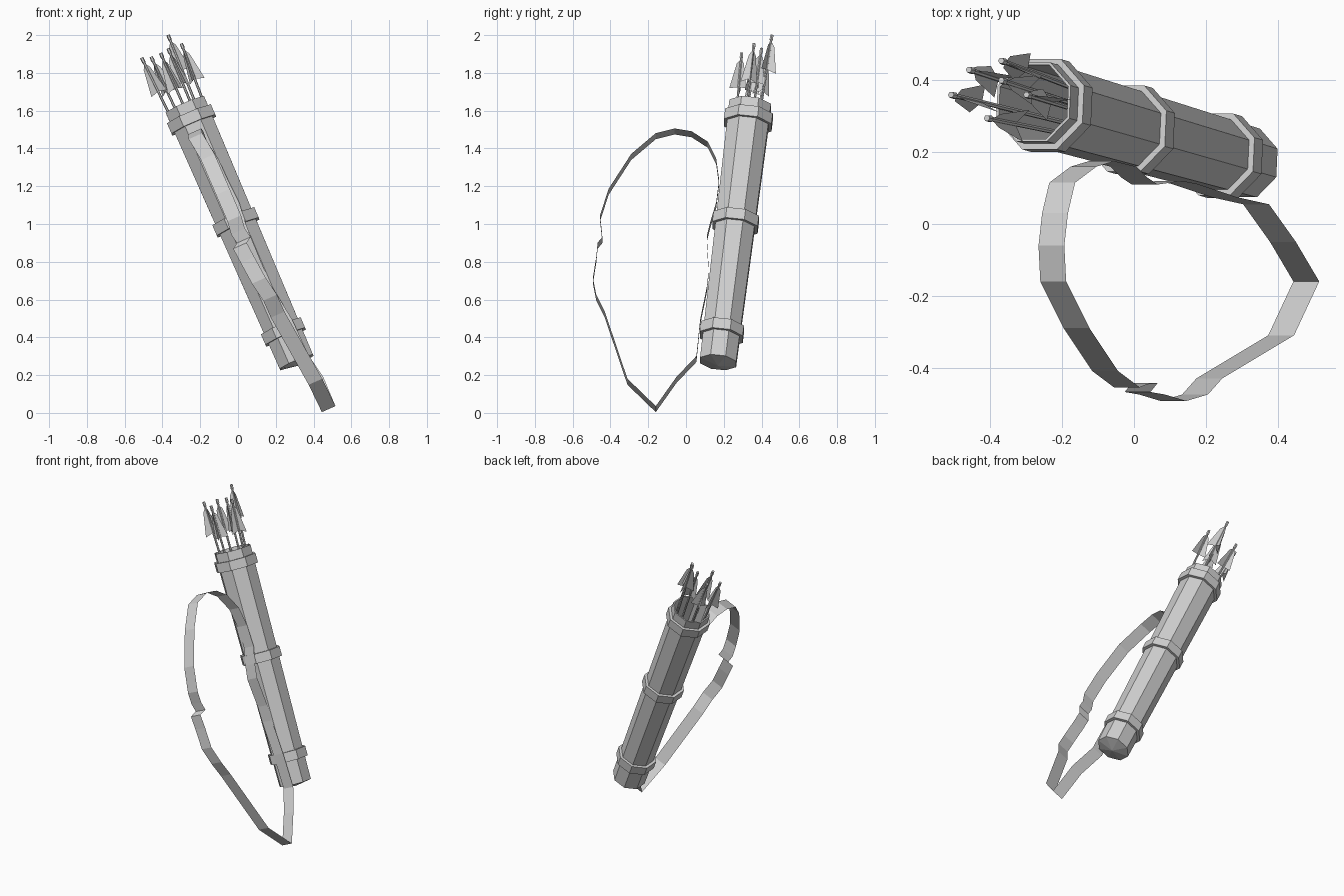
import bpy, bmesh, math
from mathutils import Vector

if "Cube" in bpy.data.objects:
    bpy.data.objects.remove(bpy.data.objects["Cube"])

grey = bpy.data.materials.new("plain_grey")
grey.diffuse_color = (0.62, 0.62, 0.62, 1)
grey.use_nodes = True
grey.node_tree.nodes["Principled BSDF"].inputs["Base Color"].default_value = grey.diffuse_color

BASE = Vector((0.31, 0.17, 0.268))
TOP = Vector((-0.28, 0.34, 1.63))
AXIS = (TOP - BASE).normalized()
LENGTH = (TOP - BASE).length


def finish(bm, name, recalc=True):
    if recalc:
        bmesh.ops.recalc_face_normals(bm, faces=bm.faces)
    mesh = bpy.data.meshes.new(name)
    bm.to_mesh(mesh)
    bm.free()
    mesh.materials.append(grey)
    obj = bpy.data.objects.new(name, mesh)
    bpy.context.collection.objects.link(obj)
    return obj


def frame(axis):
    u = Vector((0, 1, 0))
    u = (u - axis * u.dot(axis)).normalized()
    return u, axis.cross(u)


def lathe(bm, origin, axis, profile, sides, closed=False):
    """Sweep (height, radius) pairs around an axis; radius 0 makes a pole."""
    u, v = frame(axis)
    rings = []
    for h, r in profile:
        c = origin + axis * h
        if r == 0:
            rings.append([bm.verts.new(c)] * sides)
            continue
        angles = [2 * math.pi * (k + 0.5) / sides for k in range(sides)]
        rings.append([bm.verts.new(c + (u * math.cos(a) + v * math.sin(a)) * r) for a in angles])
    pairs = list(zip(rings, rings[1:]))
    if closed:
        pairs.append((rings[-1], rings[0]))
    for a, b in pairs:
        for k in range(sides):
            n = (k + 1) % sides
            bm.faces.new(list(dict.fromkeys((a[k], a[n], b[n], b[k]))))


# Octagonal tapered tube with a shallow pointed base and open mouth
bm = bmesh.new()
lathe(bm, BASE, AXIS, [(-0.02, 0), (0, 0.104), (LENGTH, 0.12),
                       (LENGTH, 0.112), (0.05, 0.095), (0.05, 0)], 8)
finish(bm, "quiver_tube")

# Raised bands
for name, t in (("lower_band", 0.118), ("middle_band", 0.544), ("upper_band", 0.942)):
    h, r = t * LENGTH, 0.104 + 0.016 * t
    bm = bmesh.new()
    lathe(bm, BASE, AXIS, [(h - 0.03, r - 0.004), (h - 0.03, r + 0.018),
                           (h + 0.03, r + 0.018), (h + 0.03, r - 0.004)], 8, closed=True)
    finish(bm, name)

# Arrows: thin shaft with nock plus three tapered vanes, fanning out of the mouth
nocks = [(-0.37, 0.455, 2.0), (-0.30, 0.36, 1.955), (-0.41, 0.295, 1.905),
         (-0.51, 0.36, 1.88), (-0.46, 0.43, 1.885), (-0.37, 0.40, 1.93)]
for i, p in enumerate(nocks):
    tip = Vector(p)
    off = tip - BASE
    off -= AXIS * off.dot(AXIS)
    foot = BASE + AXIS * 0.1 + off * 0.3
    d = (tip - foot).normalized()
    size = (tip - foot).length
    bm = bmesh.new()
    lathe(bm, foot, d, [(0, 0), (0, 0.007), (size - 0.03, 0.007),
                        (size - 0.025, 0.010), (size, 0.009), (size, 0)], 6)
    finish(bm, f"arrow_shaft_{i + 1}")
    u, v = frame(d)
    bm = bmesh.new()
    for k in range(3):
        a = 2 * math.pi * k / 3 + i * 0.7
        out = u * math.cos(a) + v * math.sin(a)
        bm.faces.new([bm.verts.new(tip - d * s + out * w) for s, w in
                      ((0.04, 0.005), (0.065, 0.022), (0.215, 0.052), (0.20, 0.005))])
    finish(bm, f"arrow_vanes_{i + 1}", recalc=False)

# Carrying strap: a flat ribbon swept around a closed loop
loop = [(-0.20, 0.115, 1.42), (-0.22, 0.03, 1.475), (-0.23, -0.06, 1.49),
        (-0.225, -0.16, 1.465), (-0.16, -0.29, 1.355), (-0.08, -0.41, 1.17),
        (-0.02, -0.455, 1.03), (0.0, -0.447, 0.96), (0.03, -0.443, 0.915),
        (0.01, -0.468, 0.885), (0.05, -0.475, 0.81), (0.11, -0.493, 0.70),
        (0.17, -0.475, 0.61), (0.21, -0.43, 0.52), (0.41, -0.31, 0.165),
        (0.48, -0.16, 0.02), (0.415, -0.05, 0.175), (0.34, 0.055, 0.285),
        (0.25, 0.075, 0.48), (0.14, 0.112, 0.66), (0.10, 0.12, 0.75),
        (0.03, 0.11, 0.92), (0.0, 0.13, 1.0), (-0.03, 0.16, 1.10),
        (-0.09, 0.175, 1.22), (-0.14, 0.16, 1.33)]
half = Vector((0.036, 0, 0.016))
bm = bmesh.new()
rows = [(bm.verts.new(Vector(p) - half), bm.verts.new(Vector(p) + half)) for p in loop]
for a, b in zip(rows, rows[1:] + rows[:1]):
    bm.faces.new((a[0], a[1], b[1], b[0]))
finish(bm, "shoulder_strap", recalc=False)
